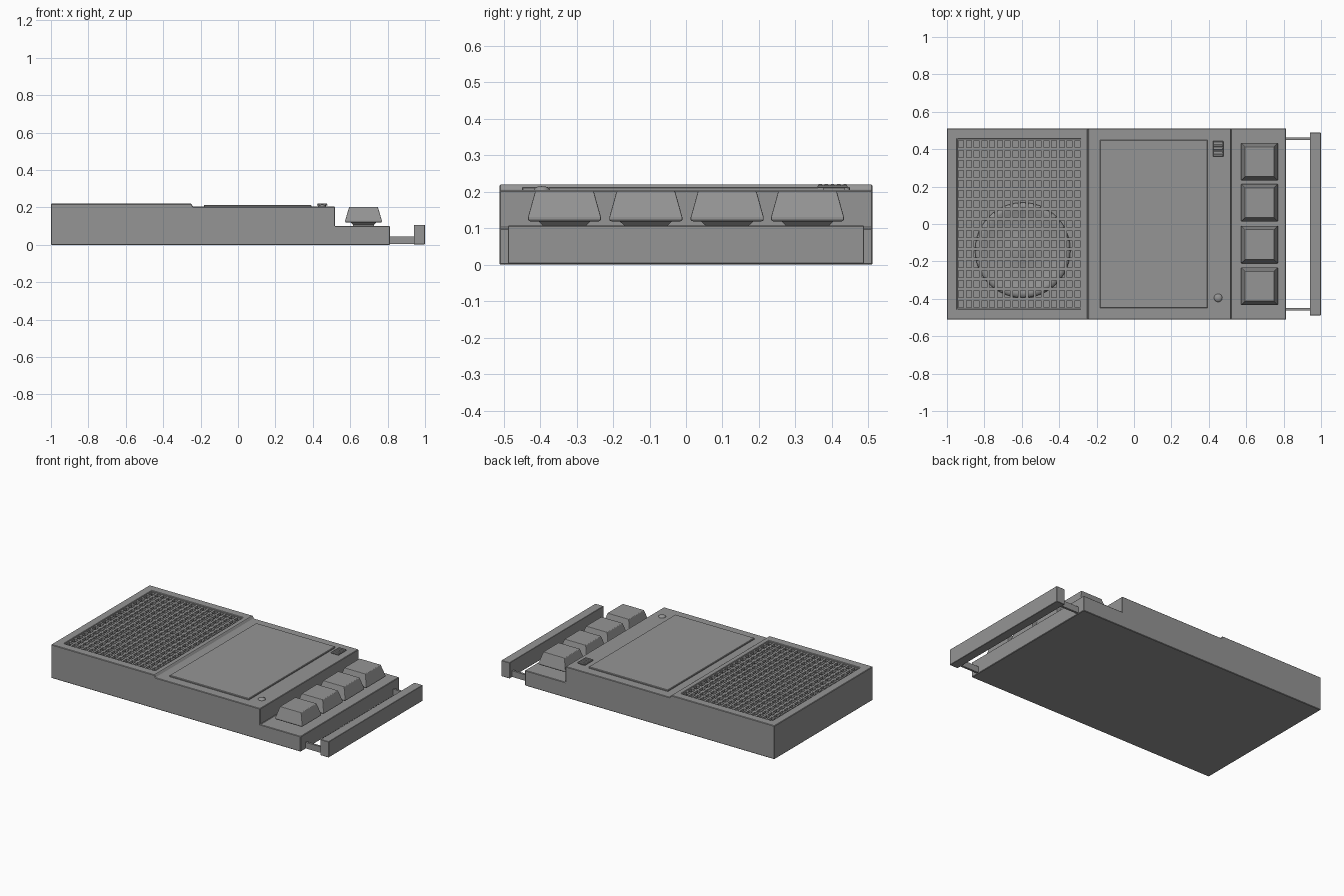
import bpy, bmesh, math
from mathutils import Matrix

if "Cube" in bpy.data.objects:
    bpy.data.objects.remove(bpy.data.objects["Cube"])

GREY = bpy.data.materials.new("dark_grey")
GREY.diffuse_color = (.3, .3, .3, 1)
GREY.use_nodes = True
GREY.node_tree.nodes["Principled BSDF"].inputs["Base Color"].default_value = GREY.diffuse_color


def new_object(name, bm):
    bmesh.ops.recalc_face_normals(bm, faces=bm.faces[:])
    me = bpy.data.meshes.new(name)
    bm.to_mesh(me)
    bm.free()
    me.materials.append(GREY)
    ob = bpy.data.objects.new(name, me)
    bpy.context.collection.objects.link(ob)
    return ob


def bevel(ob, width, segments=1):
    m = ob.modifiers.new("Bevel", 'BEVEL')
    m.width = width
    m.segments = segments
    m.limit_method = 'ANGLE'
    m.angle_limit = math.radians(40)


def box(name, x, y, z, bev=0):
    bm = bmesh.new()
    size = [b - a for a, b in (x, y, z)]
    mid = [(a + b) / 2 for a, b in (x, y, z)]
    bmesh.ops.create_cube(bm, size=1, matrix=Matrix.Translation(mid) @ Matrix.Diagonal((*size, 1)))
    ob = new_object(name, bm)
    if bev:
        bevel(ob, bev)
    return ob


def extrude_profile(name, pts, y0, y1):
    """Extrude an xz outline along y."""
    bm = bmesh.new()
    f = bm.faces.new([bm.verts.new((x, y0, z)) for x, z in pts])
    r = bmesh.ops.extrude_face_region(bm, geom=[f])
    vs = [v for v in r['geom'] if isinstance(v, bmesh.types.BMVert)]
    bmesh.ops.translate(bm, verts=vs, vec=(0, y1 - y0, 0))
    return new_object(name, bm)


def loft_rects(name, cx, cy, rings):
    """Stack rectangles given as (half x, half y, z)."""
    bm = bmesh.new()
    loops = [[bm.verts.new((cx + sx * hx, cy + sy * hy, z))
              for sx, sy in ((-1, -1), (1, -1), (1, 1), (-1, 1))] for hx, hy, z in rings]
    for a, b in zip(loops, loops[1:]):
        for i in range(4):
            j = (i + 1) % 4
            bm.faces.new((a[i], a[j], b[j], b[i]))
    bm.faces.new(loops[0])
    bm.faces.new(loops[-1])
    return new_object(name, bm)


def lathe(name, cx, cy, pts, n=48):
    """Spin an (r, z) outline round a vertical axis."""
    bm = bmesh.new()
    vs = [bm.verts.new((r, 0, z)) for r, z in pts]
    es = [bm.edges.new(p) for p in zip(vs, vs[1:])]
    bmesh.ops.spin(bm, geom=vs + es, cent=(0, 0, 0), axis=(0, 0, 1),
                   angle=2 * math.pi, steps=n, use_duplicate=False)
    bmesh.ops.remove_doubles(bm, verts=bm.verts[:], dist=1e-5)
    bmesh.ops.translate(bm, verts=bm.verts[:], vec=(cx, cy, 0))
    ob = new_object(name, bm)
    for p in ob.data.polygons:
        p.use_smooth = True
    return ob


# Stepped case with a raised speaker end and a low key deck
case = extrude_profile("case", [(-1, 0), (.813, 0), (.813, .1), (.518, .1), (.518, .204),
                                (-.24, .204), (-.25, .22), (-1, .22)], -.511, .511)

# Speaker cavity cut into the top
GX, GY = (-.945, -.282), (-.455, .455)
cutter = box("speaker_cavity_cutter", GX, GY, (.165, .3))
cutter.hide_render = True
cutter.hide_viewport = True
cut = case.modifiers.new("Cavity", 'BOOLEAN')
cut.operation = 'DIFFERENCE'
cut.object = cutter
cut.solver = 'EXACT'
bevel(case, .003)

# Perforated grille plate
COLS, ROWS = 16, 17
bm = bmesh.new()
w, d = GX[1] - GX[0], GY[1] - GY[0]
bmesh.ops.create_grid(bm, x_segments=COLS, y_segments=ROWS, size=.5,
                      matrix=Matrix.Translation((sum(GX) / 2, 0, .214)) @ Matrix.Diagonal((w, d, 1, 1)))
cells = bm.faces[:]
bmesh.ops.inset_individual(bm, faces=cells, thickness=.0105)
bmesh.ops.delete(bm, geom=cells, context='FACES')
bm.normal_update()
grille = new_object("speaker_grille", bm)
s = grille.modifiers.new("Thickness", 'SOLIDIFY')
s.thickness = .016
s.offset = -1 if grille.data.polygons[0].normal.z > 0 else 1

# Speaker driver seen through the grille
lathe("speaker_driver", -.595, -.14, [(.255, .165), (.255, .183), (.225, .186), (.205, .178),
                                     (.08, .168), (.06, .175), (0, .18)])

# Cassette door
box("cassette_door", (-.183, .393), (-.45, .45), (.19, .213), .003)

# Ridged sliding switch on a narrow neck
box("switch_neck", (.437, .464), (.375, .435), (.195, .212))
box("switch_cap", (.422, .478), (.36, .443), (.21, .217), .002)
for i in range(5):
    y = .3675 + i * .017
    box(f"switch_ridge_{i + 1}", (.424, .476), (y - .006, y + .006), (.215, .221), .002)

# Round domed button
lathe("record_button", .45, -.395, [(.022, .2), (.022, .206), (.019, .21), (.011, .214), (0, .215)], 32)

# Four tapered piano keys with their stems
for i, cy in enumerate((-.333, -.11, .113, .333)):
    key = loft_rects(f"key_{i + 1}", .671, cy,
                     [(.094, .097, .119), (.098, .1, .123), (.098, .1, .13), (.077, .08, .202)])
    bevel(key, .007, 2)
    loft_rects(f"key_stem_{i + 1}", .671, cy, [(.055, .058, .098), (.055, .058, .106), (.072, .075, .122)])

# Carry handle and its two sliding arms
box("handle_bar", (.94, 1), (-.488, .488), (.003, .107), .002)
for name, s in (("left", -1), ("right", 1)):
    ys = sorted((s * .449, s * .463))
    box(f"handle_arm_{name}", (.78, .95), ys, (.005, .045))
